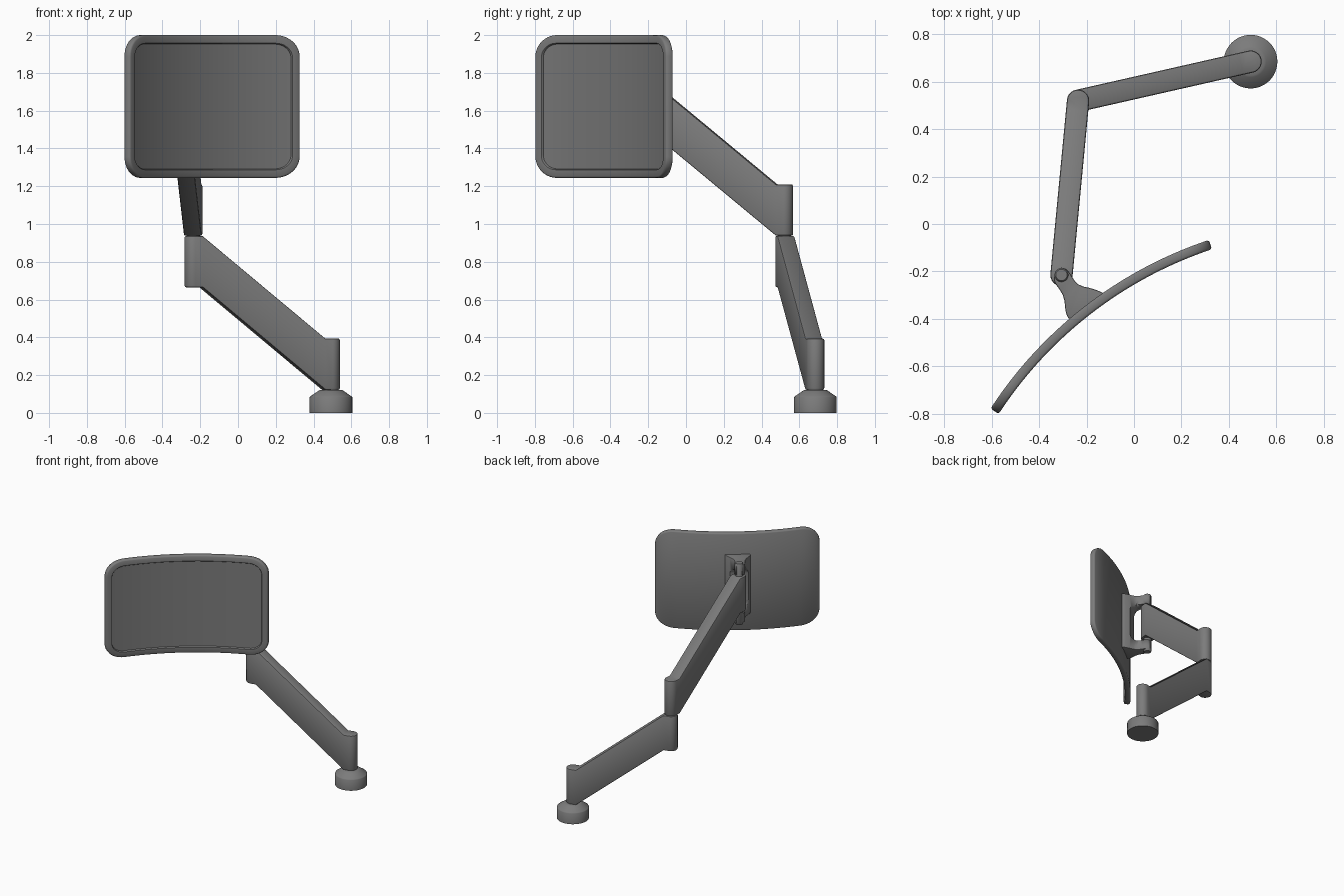
import bpy, bmesh
from math import sin, cos, pi, radians
from mathutils import Vector as V

if "Cube" in bpy.data.objects:
    bpy.data.objects.remove(bpy.data.objects["Cube"])

Z = V((0, 0, 1))
grey = bpy.data.materials.new("dark_grey")
grey.diffuse_color = (0.2, 0.2, 0.2, 1)
grey.use_nodes = True
grey.node_tree.nodes["Principled BSDF"].inputs["Base Color"].default_value = grey.diffuse_color


def finish(name, bm, bevel=0.0):
    bmesh.ops.recalc_face_normals(bm, faces=bm.faces[:])
    me = bpy.data.meshes.new(name)
    bm.to_mesh(me)
    bm.free()
    me.materials.append(grey)
    ob = bpy.data.objects.new(name, me)
    bpy.context.collection.objects.link(ob)
    bpy.ops.object.select_all(action='DESELECT')
    ob.select_set(True)
    bpy.context.view_layer.objects.active = ob
    if bevel:
        m = ob.modifiers.new("bevel", 'BEVEL')
        m.width, m.segments, m.limit_method, m.angle_limit = bevel, 2, 'ANGLE', radians(50)
        bpy.ops.object.modifier_apply(modifier=m.name)
    bpy.ops.object.shade_smooth_by_angle(angle=radians(40))
    return ob


def prism(name, pts, origin, a, b, c, bevel=0.0):
    """Extrude a 2D outline in the plane (a, b) along c."""
    bm = bmesh.new()
    lo = [bm.verts.new(origin + a * p + b * q) for p, q in pts]
    hi = [bm.verts.new(v.co + c) for v in lo]
    n = len(pts)
    bm.faces.new(lo)
    bm.faces.new(hi)
    for i in range(n):
        bm.faces.new((lo[i], lo[(i + 1) % n], hi[(i + 1) % n], hi[i]))
    return finish(name, bm, bevel)


def lathe(name, prof, x, y, n=48):
    bm = bmesh.new()
    rings = [[bm.verts.new((x + r * cos(2 * pi * i / n), y + r * sin(2 * pi * i / n), z))
              for i in range(n)] for r, z in prof]
    for p, q in zip(rings, rings[1:]):
        for i in range(n):
            bm.faces.new((p[i], p[(i + 1) % n], q[(i + 1) % n], q[i]))
    bm.faces.new(rings[0])
    bm.faces.new(rings[-1])
    return finish(name, bm)


def arm(name, p, q, z, rise, height=0.272, r=0.047, flat=0.04, steps=16):
    """Arm with round posts at both ends and a sloped straight bar between them."""
    p, q = V((*p, 0)), V((*q, 0))
    d = (q - p).normalized()
    s = Z.cross(d)
    bm = bmesh.new()

    def end(c, sign, z0):
        pts = [(flat, -r)] + [(-r * sin(pi * i / steps), -r * cos(pi * i / steps))
                              for i in range(steps + 1)] + [(flat, r)]
        return [bm.verts.new(c + d * (u * sign) + s * (w * sign) + Z * z0) for u, w in pts]

    levels = []
    for h in (0, height):
        a, b = end(p, 1, z + h), end(q, -1, z + rise + h)
        bm.faces.new(a)
        bm.faces.new(b)
        bm.faces.new((a[0], a[-1], b[0], b[-1]))
        levels.append(a + b)
    lo, hi = levels
    n = len(lo)
    for i in range(n):
        bm.faces.new((lo[i], lo[(i + 1) % n], hi[(i + 1) % n], hi[i]))
    return finish(name, bm, 0.009)


# Desk base and two identical arms
lathe("base", [(0.113, 0), (0.113, 0.083), (0.11, 0.087), (0.066, 0.117), (0.058, 0.121),
               (0.04, 0.122), (0.04, 0.14)], 0.492, 0.685)
shoulder, elbow, wrist = (0.492, 0.685), (-0.236, 0.52), (-0.306, -0.215)
arm("lower_arm", shoulder, elbow, 0.122, 0.543)
arm("upper_arm", elbow, wrist, 0.938, 0.543)
lathe("elbow_pin", [(0.036, 0.9), (0.036, 0.98)], *elbow, 32)

# Curved screen: back-centre point, backward normal and tangent
back = V((-0.205, -0.345, 0))
nrm = V((-0.61, 0.79, 0)).normalized()
tan = V((nrm.y, -nrm.x, 0))
R, mid_z = 1.764, 1.622


def columns(U, H, ru, rz, nc=10, nm=28):
    """Upper outline of a rectangle with elliptical corners."""
    left = [(-U + ru - ru * cos(t), H - rz + rz * sin(t))
            for t in (pi / 2 * i / nc for i in range(nc + 1))]
    mid = [(-(U - ru) + 2 * (U - ru) * i / nm, H) for i in range(1, nm)]
    return left + mid + [(-u, h) for u, h in reversed(left)]


# (depth from the back, inset from the outline): rounded shell, rim, recessed panel
layers = [(0, 0.009), (0.003, 0.003), (0.009, 0), (0.032, 0), (0.038, 0.003),
          (0.041, 0.009), (0.041, 0.043), (0.038, 0.046), (0.029, 0.048)]
centre = back - nrm * R
bm = bmesh.new()
rings = []
for depth, inset in layers:
    cols = columns(0.593 - inset, 0.378 - inset, 0.14 - inset, 0.112 - inset * 0.8)
    ring = []
    for side, seq in ((-1, cols), (1, cols[::-1])):
        for u, h in seq:
            a = u / R
            ring.append(bm.verts.new(centre + (nrm * cos(a) + tan * sin(a)) * (R - depth)
                                     + Z * (mid_z + side * h)))
    rings.append(ring)
n = len(rings[0])
for p, q in zip(rings, rings[1:]):
    for i in range(n):
        bm.faces.new((p[i], p[(i + 1) % n], q[(i + 1) % n], q[i]))
for ring in (rings[0], rings[-1]):
    for i in range(n // 2 - 1):
        bm.faces.new((ring[i], ring[i + 1], ring[n - 2 - i], ring[n - 1 - i]))
finish("screen", bm)

# Flared C-shaped bracket with a rounded notch for the arm end
outline = [(-0.272, -0.205), (-0.262, -0.222), (-0.25, -0.24), (-0.236, -0.254),
           (-0.215, -0.264), (-0.186, -0.27), (-0.155, -0.28), (-0.13, -0.291),
           (-0.122, -0.303), (-0.262, -0.405), (-0.278, -0.397), (-0.287, -0.375),
           (-0.291, -0.352), (-0.293, -0.325), (-0.301, -0.298), (-0.315, -0.275),
           (-0.333, -0.25), (-0.338, -0.235), (-0.335, -0.212), (-0.325, -0.195),
           (-0.307, -0.184), (-0.285, -0.19)]
wz, half = 1.612, 0.225
bracket = prism("bracket", outline, Z * (wz - half), V((1, 0, 0)), V((0, 1, 0)), Z * half * 2, 0.006)
notch, rr, depth, h = [(-0.2, -0.15), (-0.2, 0.15)], 0.05, 0.115, 0.15
for sgn in (1, -1):
    arc = [(depth - rr + rr * sin(t), sgn * (h - rr + rr * cos(t)))
           for t in (pi / 2 * i / 8 for i in range(9))]
    notch += arc if sgn == 1 else arc[::-1]
cutter = prism("notch_cutter", notch, V((*wrist, wz)) - tan * 0.3, -nrm, Z, tan * 0.6)
cutter.hide_render = True
m = bracket.modifiers.new("notch", 'BOOLEAN')
m.operation, m.object, m.solver = 'DIFFERENCE', cutter, 'EXACT'
bpy.context.view_layer.objects.active = bracket
bpy.ops.object.modifier_apply(modifier=m.name)
bpy.data.objects.remove(cutter)

# Hinge pin through bracket and arm end
e = half + 0.012
lathe("hinge_pin", [(0.024, wz - e), (0.029, wz - e + 0.006), (0.029, wz + e - 0.006),
                    (0.024, wz + e)], *wrist, 32)
